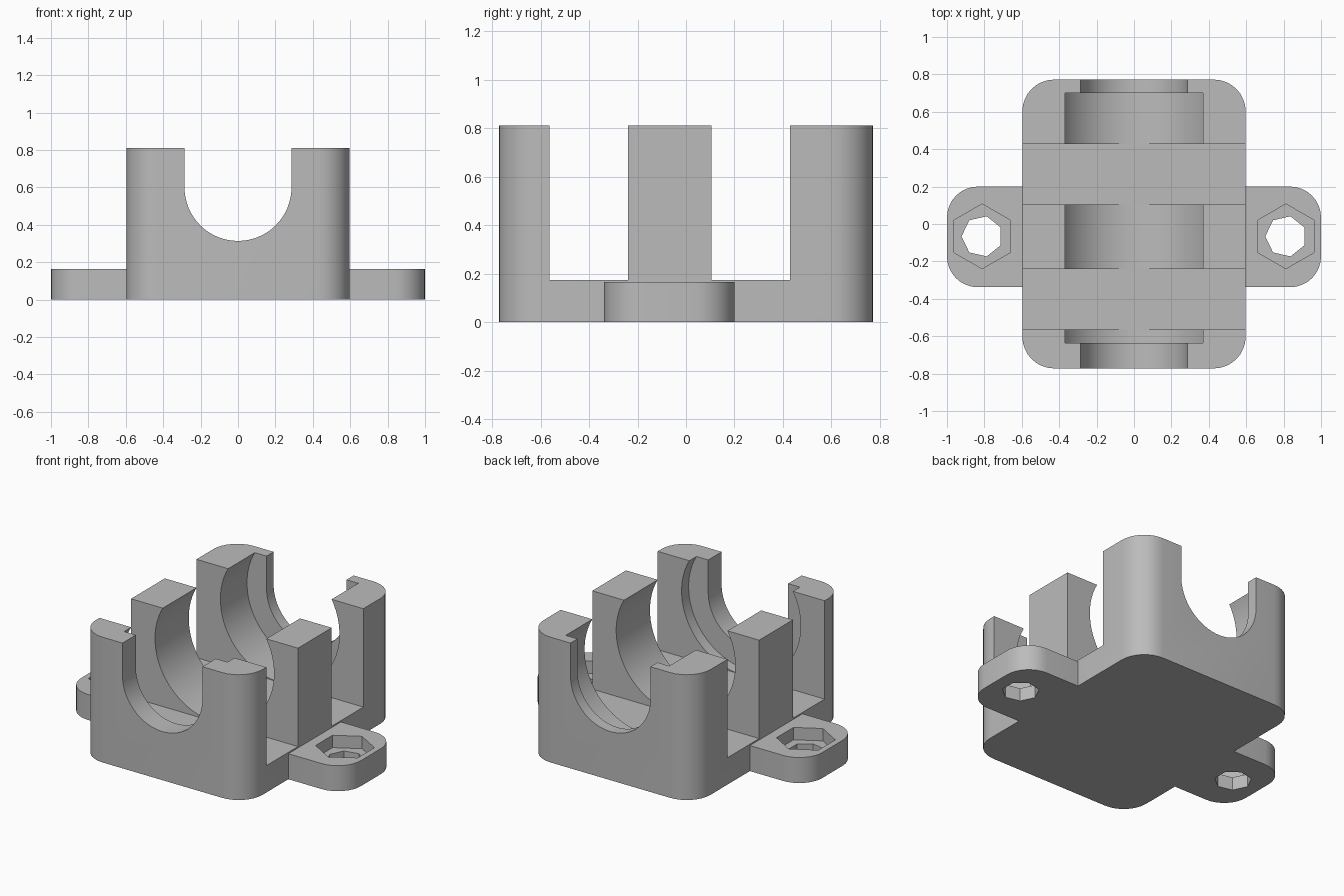
import bpy
import bmesh
from math import sin, cos, pi, radians
from mathutils import Matrix, Vector

cube = bpy.data.objects.get("Cube")
if cube:
    bpy.data.objects.remove(cube, do_unlink=True)

grey = bpy.data.materials.new("plain grey")
grey.use_nodes = True
GREY = (0.5, 0.5, 0.5, 1)
grey.diffuse_color = GREY
grey.node_tree.nodes["Principled BSDF"].inputs["Base Color"].default_value = GREY


def prism(name, outline, low, high, along_y=False):
    """Extrude a 2D outline along z, or along y when it is an x-z outline."""
    bm = bmesh.new()
    face = bm.faces.new([bm.verts.new((a, b, 0)) for a, b in outline])
    top = bmesh.ops.extrude_face_region(bm, geom=[face])["geom"]
    for v in top:
        if isinstance(v, bmesh.types.BMVert):
            v.co.z = high - low
    bmesh.ops.translate(bm, verts=bm.verts, vec=(0, 0, low))
    if along_y:
        for v in bm.verts:
            v.co = Vector((v.co.x, v.co.z, v.co.y))
    bmesh.ops.recalc_face_normals(bm, faces=bm.faces)
    mesh = bpy.data.meshes.new(name)
    bm.to_mesh(mesh)
    bm.free()
    mesh.materials.append(grey)
    obj = bpy.data.objects.new(name, mesh)
    bpy.context.collection.objects.link(obj)
    return obj


def arc(cx, cy, r, start, end, n):
    return [(cx + r * cos(start + (end - start) * i / n),
             cy + r * sin(start + (end - start) * i / n)) for i in range(n + 1)]


def polygon(cx, cy, r, n, start=0):
    return arc(cx, cy, r, start, start + 2 * pi, n)[:-1]


def rectangle(x0, x1, y0, y1):
    return [(x0, y0), (x1, y0), (x1, y1), (x0, y1)]


def rounded(hx, y0, y1, r):
    pts = []
    for k, (cx, cy) in enumerate([(hx - r, y1 - r), (r - hx, y1 - r),
                                  (r - hx, y0 + r), (hx - r, y0 + r)]):
        pts += arc(cx, cy, r, k * pi / 2, (k + 1) * pi / 2, 8)
    return pts


def combine(target, other, operation):
    other.hide_render = True
    mod = target.modifiers.new(operation.lower(), 'BOOLEAN')
    mod.operation = operation
    mod.solver = 'EXACT'
    mod.object = other
    bpy.context.view_layer.objects.active = target
    bpy.ops.object.modifier_apply(modifier=mod.name)
    bpy.data.objects.remove(other, do_unlink=True)


# Rounded block with a mounting plate running through it
HEIGHT, AXIS = 0.81, 0.6
body = prism("bearing_bracket", rounded(0.597, -0.772, 0.772, 0.17), 0, HEIGHT)
combine(body, prism("ear_plate", rounded(1, -0.338, 0.2, 0.165), 0, 0.165), 'UNION')

# Open-topped channel through both end walls
channel = arc(0, AXIS, 0.286, pi, 2 * pi, 32) + [(0.286, 1), (-0.286, 1)]
combine(body, prism("channel", channel, -1, 1, True), 'DIFFERENCE')

# Wider round bore between the end walls
bore = polygon(0, AXIS, 0.426, 64, pi / 64)
combine(body, prism("bore", bore, -0.635, 0.7, True), 'DIFFERENCE')

# Two cross slots that split the walls into three pairs
for y0, y1 in [(-0.563, -0.24), (0.105, 0.428)]:
    combine(body, prism("slot", rectangle(-0.7, 0.7, y0, y1), 0.174, 1), 'DIFFERENCE')

# Hexagonal nut pocket and bolt hole in each ear
for side in (-1, 1):
    x, y = side * 0.812, -0.066
    combine(body, prism("pocket", polygon(x, y, 0.173, 6, pi / 2), 0.085, 0.3), 'DIFFERENCE')
    combine(body, prism("hole", polygon(x, y, 0.11, 7, pi), -0.1, 0.3), 'DIFFERENCE')

bpy.ops.object.select_all(action='DESELECT')
body.select_set(True)
bpy.context.view_layer.objects.active = body
bpy.ops.object.shade_smooth_by_angle(angle=radians(30))
